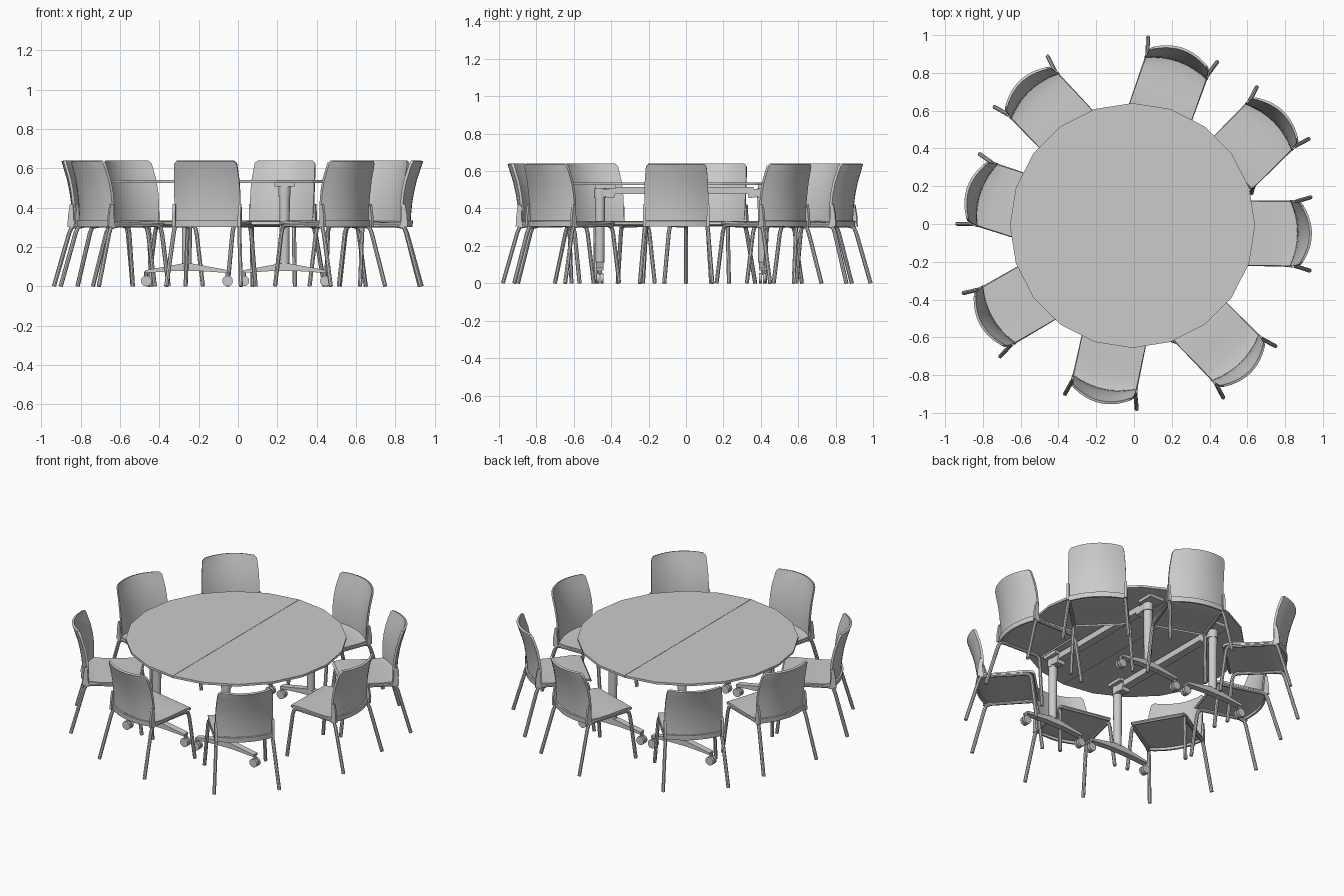
import bpy, bmesh
from math import pi, sin, cos, radians
from mathutils import Matrix, Vector

if "Cube" in bpy.data.objects:
    bpy.data.objects.remove(bpy.data.objects["Cube"])


def add(name, bm, smooth=False):
    bmesh.ops.recalc_face_normals(bm, faces=bm.faces)
    me = bpy.data.meshes.new(name)
    bm.to_mesh(me)
    bm.free()
    ob = bpy.data.objects.new(name, me)
    bpy.context.collection.objects.link(ob)
    if smooth:
        for o in bpy.context.selected_objects:
            o.select_set(False)
        ob.select_set(True)
        bpy.context.view_layer.objects.active = ob
        bpy.ops.object.shade_smooth_by_angle(angle=radians(35))
    return ob


def prism(name, pts, vec, bm=None):
    """Extrude a closed outline along a vector."""
    bm = bmesh.new()
    f = bm.faces.new([bm.verts.new(p) for p in pts])
    r = bmesh.ops.extrude_face_region(bm, geom=[f])
    vs = [v for v in r["geom"] if isinstance(v, bmesh.types.BMVert)]
    bmesh.ops.translate(bm, verts=vs, vec=vec)
    return add(name, bm)


def cyl(name, loc, r1, r2, h, axis="Z", seg=16):
    bm = bmesh.new()
    rot = Matrix.Rotation(pi / 2, 4, "X") if axis == "Y" else Matrix()
    bmesh.ops.create_cone(bm, cap_ends=True, segments=seg, radius1=r1, radius2=r2,
                          depth=h, matrix=Matrix.Translation(loc) @ rot)
    return add(name, bm, True)


def box(name, lo, hi):
    pts = [(lo[0], lo[1], lo[2]), (hi[0], lo[1], lo[2]), (hi[0], hi[1], lo[2]), (lo[0], hi[1], lo[2])]
    return prism(name, pts, (0, 0, hi[2] - lo[2]))


def sheet(name, rows, thick, n=10):
    """Bent panel: rows of (y, z, half width, forward bow of the sides)."""
    bm = bmesh.new()
    loops = []
    for side in (0, 1):
        grid = []
        for i, (y, z, w, bow) in enumerate(rows):
            a, b = rows[max(i - 1, 0)], rows[min(i + 1, len(rows) - 1)]
            t = Vector((b[0] - a[0], b[1] - a[1])).normalized() * thick * side
            row = []
            for j in range(n + 1):
                s = 2 * j / n - 1
                row.append(bm.verts.new((w * s, y - bow * s * s - t.y, z + t.x)))
            grid.append(row)
        loops.append(grid)
        for i in range(len(rows) - 1):
            for j in range(n):
                bm.faces.new((grid[i][j], grid[i][j + 1], grid[i + 1][j + 1], grid[i + 1][j]))
    bmesh.ops.bridge_loops(bm, edges=[e for e in bm.edges if e.is_boundary])
    return add(name, bm, True)


def tubes(name, paths, radius):
    cu = bpy.data.curves.new(name, "CURVE")
    cu.dimensions = "3D"
    cu.bevel_depth, cu.bevel_resolution, cu.use_fill_caps = radius, 2, True
    for p in paths:
        sp = cu.splines.new("POLY")
        sp.points.add(len(p) - 1)
        for q, c in zip(sp.points, p):
            q.co = (*c, 1)
            q.radius = 1
    tmp = bpy.data.objects.new(name, cu)
    bpy.context.collection.objects.link(tmp)
    bpy.context.view_layer.update()
    me = bpy.data.meshes.new_from_object(tmp.evaluated_get(bpy.context.evaluated_depsgraph_get()))
    bpy.data.objects.remove(tmp)
    bm = bmesh.new()
    bm.from_mesh(me)
    return add(name, bm, True)


# Round 20-sided top in two halves with a seam along y
CX, CY, R = -0.008, -0.008, 0.648
for side, label in ((1, "right"), (-1, "left")):
    pts = [(CX + side * (R * sin(k * pi / 10) + 0.001), CY + R * cos(k * pi / 10), 0.526)
           for k in range(11)]
    prism("table_top_" + label, pts, (0, 0, 0.014))

# Table underframe: two beams, each on two columns with castered feet
Y0, Y1 = -0.46, 0.41
for x in (-0.26, 0.237):
    box("table_beam", (x - 0.025, Y0 + 0.05, 0.477), (x + 0.025, Y1 - 0.05, 0.516))
    for y, s in ((Y0, 1), (Y1, -1)):
        cyl("table_column", (x, y, 0.29), 0.024, 0.027, 0.36)
        cyl("column_head", (x, y, 0.482), 0.031, 0.031, 0.05)
        prism("column_bracket", [(x - 0.028, y, 0.465), (x - 0.028, y + s * 0.075, 0.455),
                                 (x - 0.028, y + s * 0.085, 0.505), (x - 0.028, y, 0.505)], (0.056, 0, 0))
        box("top_plate", (x - 0.052, y - 0.025, 0.507), (x + 0.052, y + 0.085, 0.527))
        foot = [(-0.21, 0.068), (-0.06, 0.078), (0.06, 0.078), (0.21, 0.068),
                (0.21, 0.082), (0.03, 0.115), (-0.03, 0.115), (-0.21, 0.082)]
        prism("table_foot", [(x + a, y - 0.02, b) for a, b in foot], (0, 0.04, 0))
        for d in (-1, 1):
            cx = x + d * 0.207
            cyl("caster_stem", (cx, y, 0.06), 0.01, 0.01, 0.03, seg=8)
            for e in (-1, 1):
                cyl("caster_wheel", (cx, y + e * 0.011, 0.027), 0.027, 0.027, 0.016, "Y")

# One chair at the origin: local +y is the outward (back) side
seat = sheet("chair_seat", [(-0.415, 0.315, 0.16, 0), (-0.405, 0.329, 0.166, 0), (-0.36, 0.334, 0.17, 0),
                            (-0.25, 0.327, 0.17, 0), (-0.15, 0.324, 0.17, 0.01),
                            (-0.09, 0.328, 0.17, 0.025), (-0.06, 0.336, 0.168, 0.035)], -0.014)
back = sheet("chair_back", [(-0.062, 0.322, 0.162, 0.035), (-0.06, 0.36, 0.168, 0.04),
                            (-0.054, 0.42, 0.171, 0.045), (-0.044, 0.48, 0.171, 0.048),
                            (-0.030, 0.54, 0.169, 0.05), (-0.012, 0.595, 0.165, 0.05),
                            (-0.003, 0.622, 0.162, 0.05), (0.002, 0.636, 0.148, 0.045)], 0.014)
band = sheet("back_band", [(-0.052, 0.303, 0.168, 0.038), (-0.050, 0.334, 0.170, 0.038)], 0.012)
legs, brackets = [], []
for s in (-1, 1):
    legs.append([(s * 0.182, -0.425, 0), (s * 0.166, -0.395, 0.27), (s * 0.163, -0.387, 0.300),
                 (s * 0.162, -0.365, 0.311), (s * 0.165, -0.125, 0.308), (s * 0.168, -0.095, 0.300),
                 (s * 0.171, -0.082, 0.27), (s * 0.194, -0.008, 0)])
    lo, hi = sorted((s * 0.163, s * 0.178))
    brackets.append(prism("back_bracket", [(lo, -0.115, 0.303), (lo, -0.075, 0.303), (lo, -0.078, 0.36),
                                           (lo, -0.088, 0.42), (lo, -0.105, 0.42), (lo, -0.108, 0.34)],
                          (hi - lo, 0, 0)))
frame = tubes("chair_legs", legs, 0.011)
parts = [seat, back, band, frame] + brackets

# Eight chairs round the table: (x, y, outward angle)
spots = [(0.26, 0.93, 70.5), (0.793, 0.593, 45), (0.94, -0.053, -0.7), (0.616, -0.788, -45.5),
         (-0.177, -0.947, 258), (-0.812, -0.537, 210), (-0.884, 0.188, 162), (-0.603, 0.759, 133.5)]
for i, (x, y, a) in enumerate(spots):
    m = Matrix.Translation((x, y, 0)) @ Matrix.Rotation(radians(a - 90), 4, "Z")
    for p in parts:
        ob = p
        if i:
            ob = p.copy()
            bpy.context.collection.objects.link(ob)
        ob.matrix_world = m
